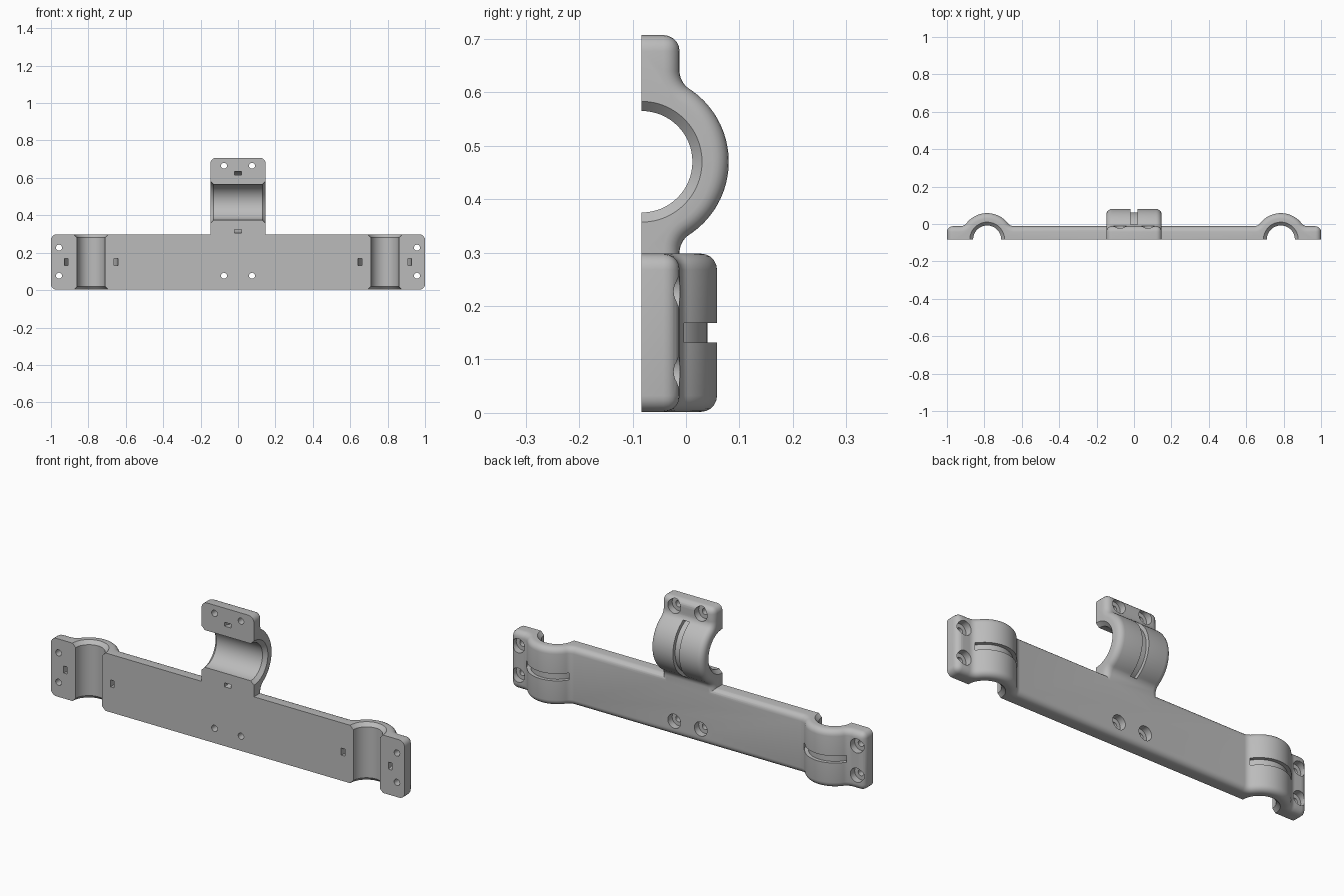
import bpy, bmesh, math
from mathutils import Matrix, Vector

if "Cube" in bpy.data.objects:
    bpy.data.objects.remove(bpy.data.objects["Cube"], do_unlink=True)

FRONT, BACK = -0.083, -0.012      # flat clamp plane and rear of the plate
HALF = 0.148                      # half width of every strap
ROUND, FILLET = 0.03, 0.04
ARCH_X, ARCH_R, BORE_R = 0.785, 0.141, 0.075
NECK_Z, NECK_R, NECK_BORE = 0.47, 0.163, 0.095

grey = bpy.data.materials.new("grey_plastic")
grey.use_nodes = True
grey.diffuse_color = (0.5, 0.5, 0.5, 1)
grey.node_tree.nodes["Principled BSDF"].inputs["Base Color"].default_value = (0.5, 0.5, 0.5, 1)


def to_object(name, bm):
    bmesh.ops.recalc_face_normals(bm, faces=bm.faces[:])
    mesh = bpy.data.meshes.new(name)
    bm.to_mesh(mesh)
    bm.free()
    mesh.materials.append(grey)
    obj = bpy.data.objects.new(name, mesh)
    bpy.context.collection.objects.link(obj)
    return obj


def arc(centre, radius, start, end, steps):
    return [(centre[0] + radius * math.cos(a), centre[1] + radius * math.sin(a))
            for a in (start + (end - start) * i / steps for i in range(steps + 1))]


def saddle(u, radius):
    """Rear outline of a filleted arch, running from low u to high u."""
    rise = BACK + FILLET - FRONT
    run = math.sqrt((radius + FILLET) ** 2 - rise ** 2)
    lean = math.atan2(rise, run)
    down = -math.pi / 2
    return (arc((u - run, BACK + FILLET), FILLET, down, -lean, 8)
            + arc((u, FRONT), radius, math.pi - lean, lean, 36)[1:-1]
            + arc((u + run, BACK + FILLET), FILLET, math.pi + lean, 1.5 * math.pi, 8))


def strap(name, low, high, rear, round_low, matrix):
    """Extruded outline with rounded rear edges and rounded free ends."""
    bm = bmesh.new()
    outline = [(low, FRONT), (low, BACK)] + rear + [(high, BACK), (high, FRONT)]
    face = bm.faces.new([bm.verts.new((u, v, -HALF)) for u, v in outline])
    grown = bmesh.ops.extrude_face_region(bm, geom=[face])["geom"]
    bmesh.ops.translate(bm, vec=(0, 0, 2 * HALF),
                        verts=[g for g in grown if isinstance(g, bmesh.types.BMVert)])

    def near(edge, axis, value):
        return all(abs(v.co[axis] - value) < 1e-5 for v in edge.verts)

    chosen = []
    for e in bm.edges:
        across = abs(e.verts[0].co.z - e.verts[1].co.z) > HALF
        if across:
            wanted = near(e, 1, BACK) and (near(e, 0, high) or (round_low and near(e, 0, low)))
        else:
            wanted = not near(e, 1, FRONT) and (round_low or not near(e, 0, low))
        if wanted:
            chosen.append(e)
    bmesh.ops.bevel(bm, geom=chosen, offset=ROUND, offset_type='OFFSET', segments=5,
                    profile=0.5, affect='EDGES', clamp_overlap=False)
    bm.transform(matrix)
    return to_object(name, bm)


def lathe(name, profile, centre, axis, steps=64):
    """Solid turned from a closed (radius, height) profile about an axis."""
    bm = bmesh.new()
    rings = [[bm.verts.new((r * math.cos(2 * math.pi * i / steps),
                            r * math.sin(2 * math.pi * i / steps), h))
              for i in range(steps)] for r, h in profile]
    for k, ring in enumerate(rings):
        nxt = rings[(k + 1) % len(rings)]
        if profile[k][0] == 0 and profile[(k + 1) % len(rings)][0] == 0:
            continue
        for i in range(steps):
            j = (i + 1) % steps
            bm.faces.new((ring[i], ring[j], nxt[j], nxt[i]))
    bmesh.ops.remove_doubles(bm, verts=bm.verts[:], dist=1e-5)
    turn = Vector((0, 0, 1)).rotation_difference(Vector(axis)).to_matrix().to_4x4()
    bm.transform(Matrix.Translation(centre) @ turn)
    obj = to_object(name, bm)
    obj.hide_render = True
    return obj


def combine(target, other, operation):
    mod = target.modifiers.new(operation.title(), 'BOOLEAN')
    mod.operation, mod.solver, mod.object = operation, 'EXACT', other
    bpy.context.view_layer.objects.active = target
    bpy.ops.object.modifier_apply(modifier=mod.name)
    bpy.data.objects.remove(other, do_unlink=True)


# Long horizontal plate with an arch near each end
body = strap("bracket_body", -1, 1, saddle(-ARCH_X, ARCH_R) + saddle(ARCH_X, ARCH_R),
             True, Matrix.Translation((0, 0, HALF + 0.002)))

# Upright clamp rising from the middle of the plate
swap = Matrix(((0, 0, 1, 0), (0, 1, 0, 0), (1, 0, 0, 0), (0, 0, 0, 1)))
neck = strap("upright_clamp", 0.2, 0.707, saddle(NECK_Z, NECK_R), False, swap)
combine(body, neck, 'UNION')

# Chamfered bores and strap grooves through each arch
seats = [((side * ARCH_X, FRONT, 0.15), (0, 0, 1), ARCH_R, BORE_R) for side in (-1, 1)]
seats.append(((0, FRONT, NECK_Z), (1, 0, 0), NECK_R, NECK_BORE))
for centre, axis, outer, bore in seats:
    flare, over = 0.018, 0.02
    wide, end = bore + flare + over, HALF + over
    combine(body, lathe("bore_cutter", [(0, -end), (wide, -end), (bore, flare - HALF),
                                        (bore, HALF - flare), (wide, end), (0, end)],
                        centre, axis), 'DIFFERENCE')
    inner, rim, w = outer - 0.018, outer + 0.002, 0.018
    combine(body, lathe("groove_cutter", [(inner, -w), (rim, -w), (rim, w), (inner, w)],
                        centre, axis), 'DIFFERENCE')

# Screw holes with wide recesses at the rear
screws = [(side * x, z) for side in (-1, 1)
          for x, z in ((0.957, 0.077), (0.957, 0.227), (0.075, 0.077), (0.075, 0.665))]
for x, z in screws:
    combine(body, lathe("screw_cutter", [(0, -0.02), (0.016, -0.02), (0.016, 0.036),
                                         (0.036, 0.036), (0.036, 0.2), (0, 0.2)],
                        (x, FRONT, z), (0, 1, 0), 32), 'DIFFERENCE')

# Smooth curved surfaces, keep crisp edges
bpy.ops.object.select_all(action='DESELECT')
body.select_set(True)
bpy.context.view_layer.objects.active = body
bpy.ops.object.shade_smooth_by_angle(angle=math.radians(30))
